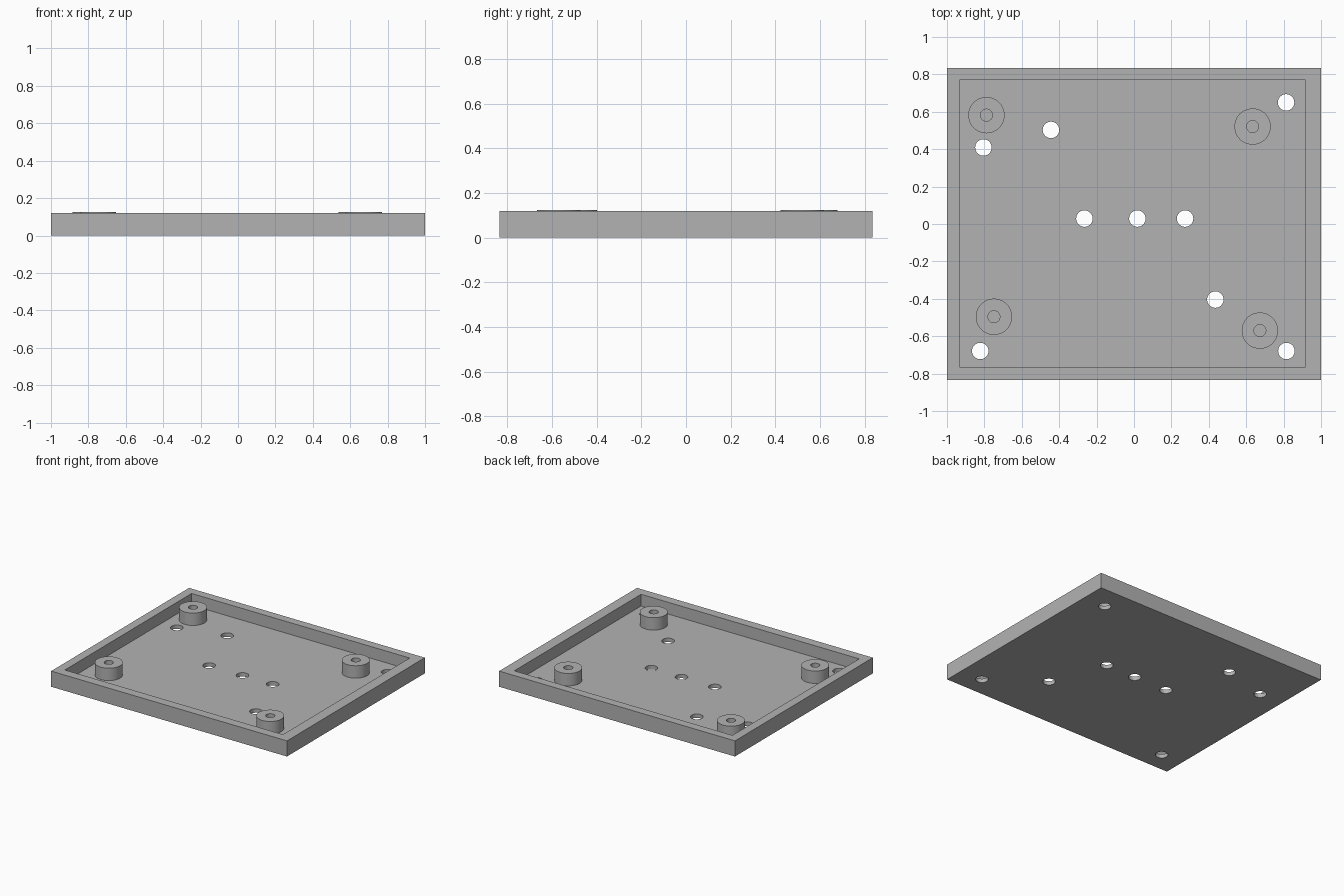
import bpy, bmesh
from mathutils import Matrix, Vector

default = bpy.data.objects.get("Cube")
if default:
    bpy.data.objects.remove(default, do_unlink=True)

HEIGHT, FLOOR, BOSS_TOP = 0.12, 0.03, 0.125

grey = bpy.data.materials.new("mid grey")
grey.use_nodes = True
colour = (0.45, 0.45, 0.45, 1)
grey.diffuse_color = colour
grey.node_tree.nodes["Principled BSDF"].inputs["Base Color"].default_value = colour


def add_box(bm, low, high):
    low, high = Vector(low), Vector(high)
    place = Matrix.Translation((low + high) / 2) @ Matrix.Diagonal((high - low).to_4d())
    bmesh.ops.create_cube(bm, size=1, matrix=place)


def add_cylinder(bm, spot, radius, bottom, top):
    place = Matrix.Translation((*spot, (bottom + top) / 2))
    bmesh.ops.create_cone(bm, cap_ends=True, segments=48, radius1=radius,
                          radius2=radius, depth=top - bottom, matrix=place)


def make_object(name, bm):
    mesh = bpy.data.meshes.new(name)
    bm.to_mesh(mesh)
    bm.free()
    mesh.materials.append(grey)
    obj = bpy.data.objects.new(name, mesh)
    bpy.context.collection.objects.link(obj)
    return obj


def cut(obj, bm):
    """Subtract the cutter shapes, apply the result and shade it."""
    cutter = make_object("cutter", bm)
    cutter.hide_render = True
    mod = obj.modifiers.new("cut", 'BOOLEAN')
    mod.operation, mod.solver, mod.object = 'DIFFERENCE', 'EXACT', cutter
    bpy.ops.object.select_all(action='DESELECT')
    obj.select_set(True)
    bpy.context.view_layer.objects.active = obj
    bpy.ops.object.modifier_apply(modifier=mod.name)
    bpy.data.objects.remove(cutter, do_unlink=True)
    bpy.ops.object.shade_smooth_by_angle(angle=0.5)


# Tray: a shallow box with a raised rim
bm = bmesh.new()
add_box(bm, (-1, -0.835, 0), (1, 0.835, HEIGHT))
tray = make_object("tray", bm)
bm = bmesh.new()
add_box(bm, (-0.933, -0.765, FLOOR), (0.917, 0.77, HEIGHT + 0.1))
cut(tray, bm)

# Through holes in the floor
holes = [(-0.805, 0.409), (-0.444, 0.503), (0.813, 0.65),
         (-0.265, 0.029), (0.018, 0.029), (0.273, 0.029),
         (0.435, -0.404), (-0.822, -0.679), (0.815, -0.679)]
bm = bmesh.new()
for spot in holes:
    add_cylinder(bm, spot, 0.044, -0.05, FLOOR + 0.03)
cut(tray, bm)

# Standoffs with blind screw holes
standoffs = {"back_right": (-0.789, 0.582), "back_left": (0.634, 0.521),
             "front_right": (-0.749, -0.496), "front_left": (0.673, -0.57)}
for side, spot in standoffs.items():
    bm = bmesh.new()
    add_cylinder(bm, spot, 0.097, FLOOR, BOSS_TOP)
    standoff = make_object(side + "_standoff", bm)
    bm = bmesh.new()
    add_cylinder(bm, spot, 0.032, FLOOR - 0.05, BOSS_TOP + 0.05)
    cut(standoff, bm)
